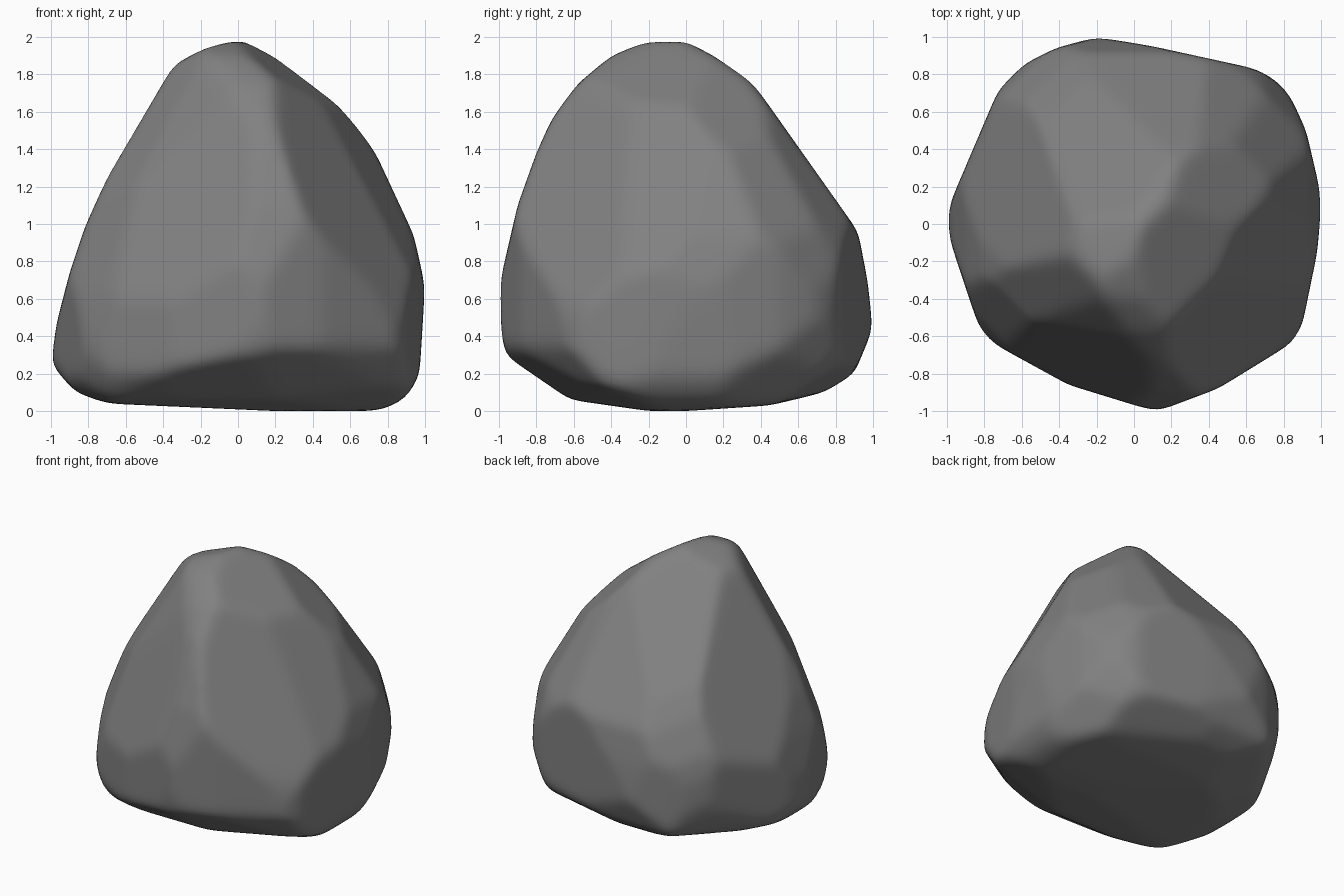
import bpy
import bmesh
from math import sin, cos, radians
from mathutils import Vector
from mathutils.geometry import convex_hull_2d

# Remove the default cube
default_cube = bpy.data.objects.get("Cube")
if default_cube:
    bpy.data.objects.remove(default_cube, do_unlink=True)

UP = Vector((0, 0, 1))
FLOOR = Vector((0, 0, 0))
MIDDLE = Vector((0, 0, 1))
CORE = Vector((0, 0, .85))


def make_material(name, colour):
    """One flat matte colour."""
    material = bpy.data.materials.new(name)
    material.use_nodes = True
    material.diffuse_color = colour
    shader = material.node_tree.nodes["Principled BSDF"]
    shader.inputs["Base Color"].default_value = colour
    shader.inputs["Roughness"].default_value = .9
    return material


def tilted_axes(side_x, side_y, tilt):
    """Sideways and upward axes of an outline plane leaning by the tilt."""
    facing = Vector((side_x, side_y, 0)).normalized()
    right = UP.cross(facing)
    up = UP * cos(tilt) - facing * sin(tilt)
    return right, up


def chisel_planes(outline, right, up, origin):
    """Turn every edge of a convex outline into a cutting plane (normal, distance from core)."""
    points = [Vector(p) for p in outline]
    ring = [points[i] for i in convex_hull_2d(points)]
    planes = []
    for a, b in zip(ring, ring[1:] + ring[:1]):
        edge = b - a
        if edge.length < .001:
            continue
        flat = Vector((edge.y, -edge.x)).normalized()
        normal = right * flat.x + up * flat.y
        distance = flat.dot(a) - normal.dot(CORE - origin)
        if distance < 0:
            normal, distance = -normal, -distance
        planes.append((normal, distance))
    return planes


def facet(facing, point):
    """A single broad cut through a point."""
    normal = Vector(facing).normalized()
    return normal, normal.dot(Vector(point) - CORE)


# Outlines of the boulder: straight on, from the side, from the top
front_outline = [
    (-.35, 1.88), (-.2, 1.94), (.05, 2), (.12, 2), (.3, 1.86), (.63, 1.54), (.74, 1.37),
    (.94, .94), (1, .67), (.97, .18), (.89, .06), (.76, 0), (.2, 0), (-.7, .04),
    (-.87, .1), (-1, .25), (-.97, .47), (-.9, .74), (-.82, .98), (-.65, 1.36)]
side_outline = [
    (-.4, 1.9), (-.2, 1.98), (-.05, 2), (.05, 2), (.2, 1.92), (.34, 1.78), (.92, .96),
    (.97, .7), (1, .44), (.9, .2), (.74, .1), (.45, .03), (0, 0), (-.2, 0), (-.62, .06),
    (-.97, .3), (-1, .5), (-1, .67), (-.9, 1.1), (-.8, 1.38), (-.72, 1.56), (-.58, 1.75)]
top_outline = [
    (-.2, 1), (.1, .95), (.65, .83), (.81, .74), (.92, .5), (.99, .2), (1, .08),
    (.98, -.15), (.9, -.54), (.84, -.64), (.45, -.88), (.13, -1), (.04, -.98),
    (-.35, -.86), (-.77, -.63), (-.83, -.55), (-.98, -.1), (-1, .02), (-.98, .12),
    (-.72, .73), (-.58, .86), (-.42, .94)]

# Outlines along the diagonals, measured from the middle height
front_diagonal = [
    (-.37, .84), (-.3, .87), (.05, .92), (.42, .75), (.53, .65), (.99, 0), (1.08, -.23),
    (1.09, -.48), (1, -.74), (.78, -1.03), (.59, -1.15), (.47, -1.16), (-.46, -1.06),
    (-.88, -.85), (-.99, -.71), (-.98, -.52), (-.94, -.3), (-.75, .21)]
back_diagonal = [
    (0, 1), (.37, .93), (.41, .88), (.8, .1), (.94, -.3), (.99, -.51), (.99, -.7),
    (.92, -.88), (.77, -1.01), (.63, -1.06), (.24, -1.1), (-.42, -1.09), (-.99, -.77),
    (-1.09, -.6), (-1.07, -.29), (-.99, 0), (-.68, .48), (-.13, .94)]
under_diagonal = [
    (-.04, .93), (.04, .91), (.5, .46), (.75, .25), (.87, .09), (.99, -.16), (1.02, -.32),
    (1.02, -.52), (.97, -.68), (.84, -.92), (.69, -1.07), (.49, -1.18), (.24, -1.21),
    (0, -1.18), (-.52, -1.03), (-.92, -.75), (-1.04, -.58), (-1.06, -.52),
    (-1.01, -.32), (-.52, .65)]

lean = radians(20)
planes = []
planes += chisel_planes(front_outline, *tilted_axes(0, -1, 0), FLOOR)
planes += chisel_planes(side_outline, *tilted_axes(1, 0, 0), FLOOR)
planes += chisel_planes(top_outline, Vector((1, 0, 0)), Vector((0, 1, 0)), FLOOR)
planes += chisel_planes(front_diagonal, *tilted_axes(1, -1, lean), MIDDLE)
planes += chisel_planes(back_diagonal, *tilted_axes(-1, 1, lean), MIDDLE)
planes += chisel_planes(under_diagonal, *tilted_axes(1, 1, -lean), MIDDLE)

# Broad facets beside the front ridge and on both flanks
planes.append(facet((-.34, -.63, .24), (.1, -.87, 1.2)))
planes.append(facet((-1, .25, .55), (-.73, -.22, 1.2)))
planes.append(facet((1, -.35, .55), (.83, .1, 1.2)))

# Chisel a sphere: each vertex moves out until it meets the nearest plane
bm = bmesh.new()
bmesh.ops.create_icosphere(bm, subdivisions=6, radius=1)
for vert in bm.verts:
    ray = vert.co.normalized()
    reach = min(d / n.dot(ray) for n, d in planes if n.dot(ray) > .01)
    vert.co = CORE + ray * reach

# Wear down the edges a little
for _ in range(4):
    bmesh.ops.smooth_vert(bm, verts=bm.verts, factor=.5,
                          use_axis_x=True, use_axis_y=True, use_axis_z=True)
for face in bm.faces:
    face.smooth = True

mesh = bpy.data.meshes.new("boulder")
bm.to_mesh(mesh)
bm.free()
mesh.materials.append(make_material("stone grey", (.22, .22, .22, 1)))
boulder = bpy.data.objects.new("boulder", mesh)
bpy.context.collection.objects.link(boulder)
